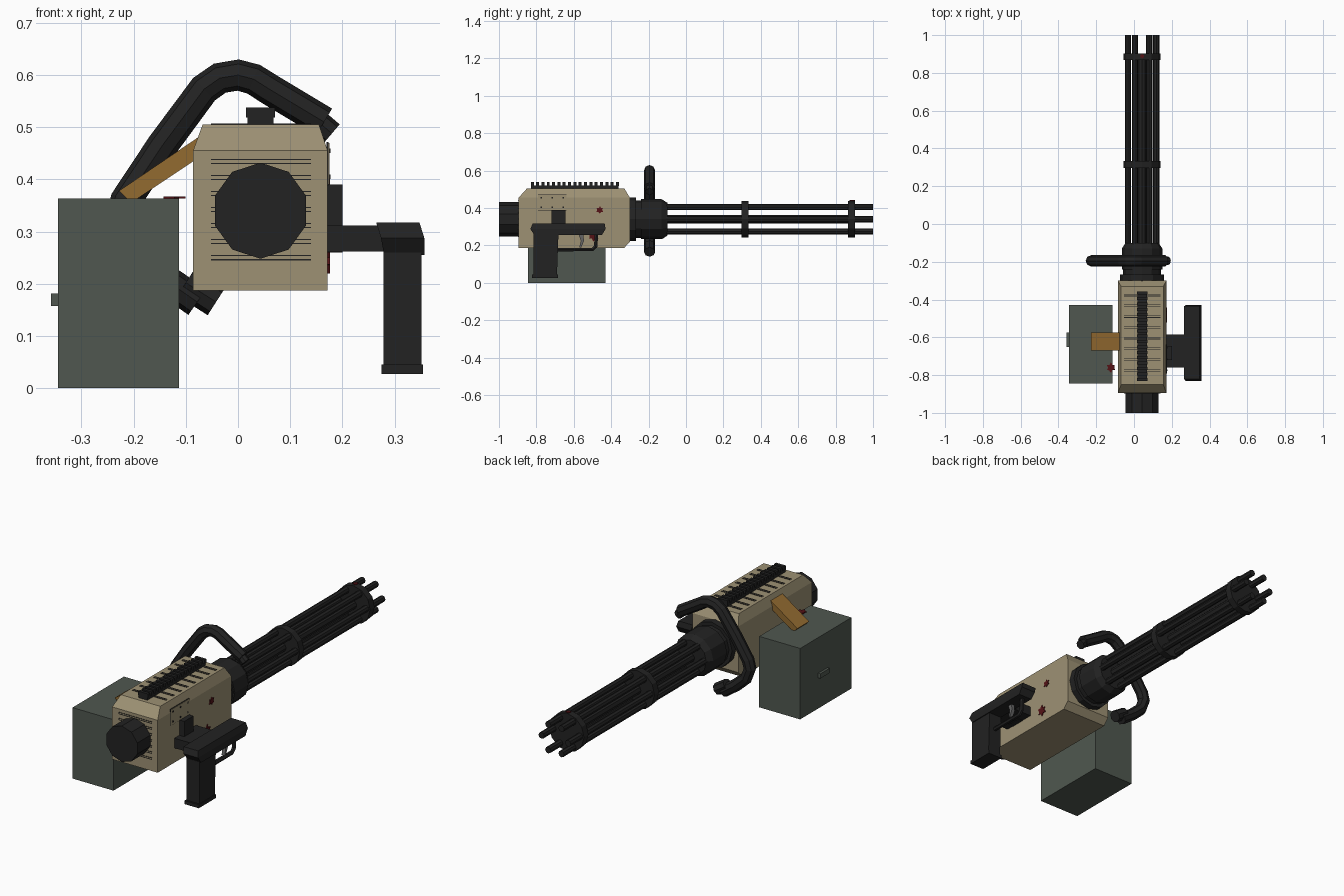
import bpy, bmesh, math, random
from mathutils import Vector

random.seed(4)
cube = bpy.data.objects.get("Cube")
if cube:
    bpy.data.objects.remove(cube)


def material(name, rgb):
    m = bpy.data.materials.new(name)
    m.use_nodes = True
    col = (*rgb, 1)
    m.diffuse_color = col
    m.node_tree.nodes["Principled BSDF"].inputs["Base Color"].default_value = col
    return m


tan = material("tan", (.34, .285, .175))
black = material("black", (.016, .016, .016))
green = material("olive green", (.08, .097, .08))
brass = material("brass orange", (.29, .145, .03))
red = material("dark red", (.09, .006, .008))
grey = material("trigger grey", (.13, .13, .13))

CX, CZ = .043, .34   # barrel axis


def finish(name, bm, mat):
    bmesh.ops.recalc_face_normals(bm, faces=bm.faces)
    me = bpy.data.meshes.new(name)
    bm.to_mesh(me)
    bm.free()
    me.materials.append(mat)
    ob = bpy.data.objects.new(name, me)
    bpy.context.collection.objects.link(ob)
    return ob


def skin(name, rings, mat):
    """Join equal closed rings of points and cap both ends."""
    bm = bmesh.new()
    vs = [[bm.verts.new(p) for p in ring] for ring in rings]
    n = len(vs[0])
    for a, b in zip(vs, vs[1:]):
        for i in range(n):
            j = (i + 1) % n
            bm.faces.new((a[i], a[j], b[j], b[i]))
    bm.faces.new(vs[0])
    bm.faces.new(vs[-1])
    return finish(name, bm, mat)


def loft(name, levels, mat):
    """Stack rectangles given as (z, x0, x1, y0, y1)."""
    return skin(name, [[(a, c, z), (b, c, z), (b, d, z), (a, d, z)]
                       for z, a, b, c, d in levels], mat)


def box(name, x0, x1, y0, y1, z0, z1, mat):
    return loft(name, [(z0, x0, x1, y0, y1), (z1, x0, x1, y0, y1)], mat)


def lathe(name, profile, n, mat, cx=CX, cz=CZ):
    """Turn (y, radius) steps about an axis along y, one vertex on top."""
    step = math.tau / n
    return skin(name, [[(cx + r * math.sin(i * step), y, cz + r * math.cos(i * step))
                        for i in range(n)] for y, r in profile], mat)


def tube(name, pts, radius, mat, res=2):
    cu = bpy.data.curves.new(name, "CURVE")
    cu.dimensions = "3D"
    cu.bevel_depth = radius
    cu.bevel_resolution = res
    cu.use_fill_caps = True
    sp = cu.splines.new("POLY")
    sp.points.add(len(pts) - 1)
    for p, co in zip(sp.points, pts):
        p.co = (*co, 1)
    sp.use_smooth = False
    cu.materials.append(mat)
    ob = bpy.data.objects.new(name, cu)
    bpy.context.collection.objects.link(ob)
    bpy.ops.object.select_all(action="DESELECT")
    ob.select_set(True)
    bpy.context.view_layer.objects.active = ob
    bpy.ops.object.convert(target="MESH")
    return ob


def splat(name, centre, u, v, size, mat):
    """Thin irregular star lying in the plane of u and v."""
    c, u, v = Vector(centre), Vector(u), Vector(v)
    lift = u.cross(v) * .004
    flat = []
    for i in range(12):
        a = i * math.tau / 12
        r = size * (random.uniform(.85, 1.1) if i % 2 else random.uniform(.45, .7))
        flat.append(c + u * r * math.cos(a) + v * r * math.sin(a))
    return skin(name, [flat, [p + lift for p in flat]], mat)


# Receiver with chamfered top and sloped ends
loft("receiver", [(.187, -.086, .172, -.895, -.33), (.22, -.086, .172, -.895, -.30),
                  (.455, -.086, .172, -.895, -.30), (.505, -.068, .155, -.85, -.33)], tan)

# Cooling slots, each a pair of fine lines, on the rear face and the top
for i in range(7):
    for dz in (0, .008):
        z = .246 + i * .0307 + dz
        box("rear_slot", -.052, .14, -.897, -.89, z - .001, z + .001, black)
for i in range(8):
    for dy in (0, .01):
        y = -.78 + i * .057 + dy
        box("top_slot", -.052, .14, y - .0015, y + .0015, .50, .507, black)

# Toothed rail on top
box("rail_base", .018, .068, -.83, -.36, .50, .521, black)
for i in range(17):
    y = -.83 + i * .0285
    box("rail_tooth", .015, .071, y, y + .016, .519, .538, black)

# Rear motor, front hub, shaft, clamps and barrels
lathe("rear_motor", [(-1, .092), (-.88, .092)], 10, black)
lathe("front_hub", [(-.31, .117), (-.267, .117), (-.267, .1), (-.24, .1),
                    (-.24, .107), (-.13, .107), (-.10, .088)], 12, black)
lathe("centre_shaft", [(-.12, .022), (.89, .022)], 8, black)
for y in (.315, .885):
    lathe("barrel_clamp", [(y - .018, .098), (y + .018, .098)], 12, black)
for i in range(6):
    a = i * math.tau / 6
    lathe("barrel", [(-.12, .0165), (1, .0165)], 8, black,
          CX + .075 * math.cos(a), CZ + .075 * math.sin(a))

# Curved carrying handle with narrower end stubs
path = [(.165, .51), (.06, .573), (.03, .592), (0, .60), (-.035, .594), (-.065, .573),
        (-.145, .465), (-.215, .36), (-.226, .32), (-.205, .265), (-.15, .215), (-.078, .165)]
tube("carry_handle", [(x, -.195, z) for x, z in path], .03, black)
tube("handle_stub_top", [(.14, -.195, .522), (.18, -.195, .488)], .023, black)
tube("handle_stub_bottom", [(-.10, -.195, .202), (-.042, -.195, .165)], .03, black)

# Ammunition box, its latch and the feed belt
box("ammo_box", -.345, -.113, -.845, -.43, 0, .363, green)
box("box_latch", -.358, -.34, -.65, -.575, .157, .181, green)
belt = [(-.228, .378), (-.205, .355), (-.07, .445), (-.07, .485)]
skin("feed_belt", [[(x, y, z) for x, z in belt] for y in (-.67, -.575)], brass)

# Side mount and grip
box("mount_block", .17, .20, -.72, -.645, .26, .39, black)
box("mount_arm", .17, .30, -.76, -.585, .262, .312, black)
loft("grip_rail", [(.255, .28, .357, -.81, -.45), (.288, .274, .357, -.832, -.43),
                   (.317, .265, .348, -.82, -.435)], black)
loft("grip", [(.04, .279, .352, -.815, -.69), (.26, .279, .352, -.815, -.682)], black)
box("grip_base", .275, .355, -.824, -.685, .027, .045, black)

# Trigger and guard
tube("trigger_guard", [(.315, y, z) for y, z in
                       ((-.69, .178), (-.50, .178), (-.483, .195), (-.478, .27))], .011, black, 1)
trig = [(-.575, .26), (-.55, .26), (-.545, .225), (-.56, .19), (-.57, .19), (-.562, .225)]
skin("trigger", [[(x, y, z) for y, z in trig] for x in (.306, .324)], grey)

# Access panel with dark edging and screws
box("panel_edge", .17, .1735, -.792, -.638, .388, .472, black)
box("panel", .17, .175, -.79, -.64, .39, .47, tan)
for y in (-.775, -.715, -.655):
    for z in (.405, .455):
        box("panel_screw", .17, .177, y - .004, y + .004, z - .004, z + .004, black)

# Dark red spatters
Y, Z, X = (0, 1, 0), (0, 0, 1), (1, 0, 0)
splat("side_spatter_upper", (.172, -.46, .39), Y, Z, .022, red)
splat("side_spatter_lower", (.172, -.495, .25), Y, Z, .03, red)
splat("box_spatter", (-.122, -.76, .363), X, Y, .027, red)
splat("clamp_spatter", (CX, .888, .4375), X, Y, .014, red)
